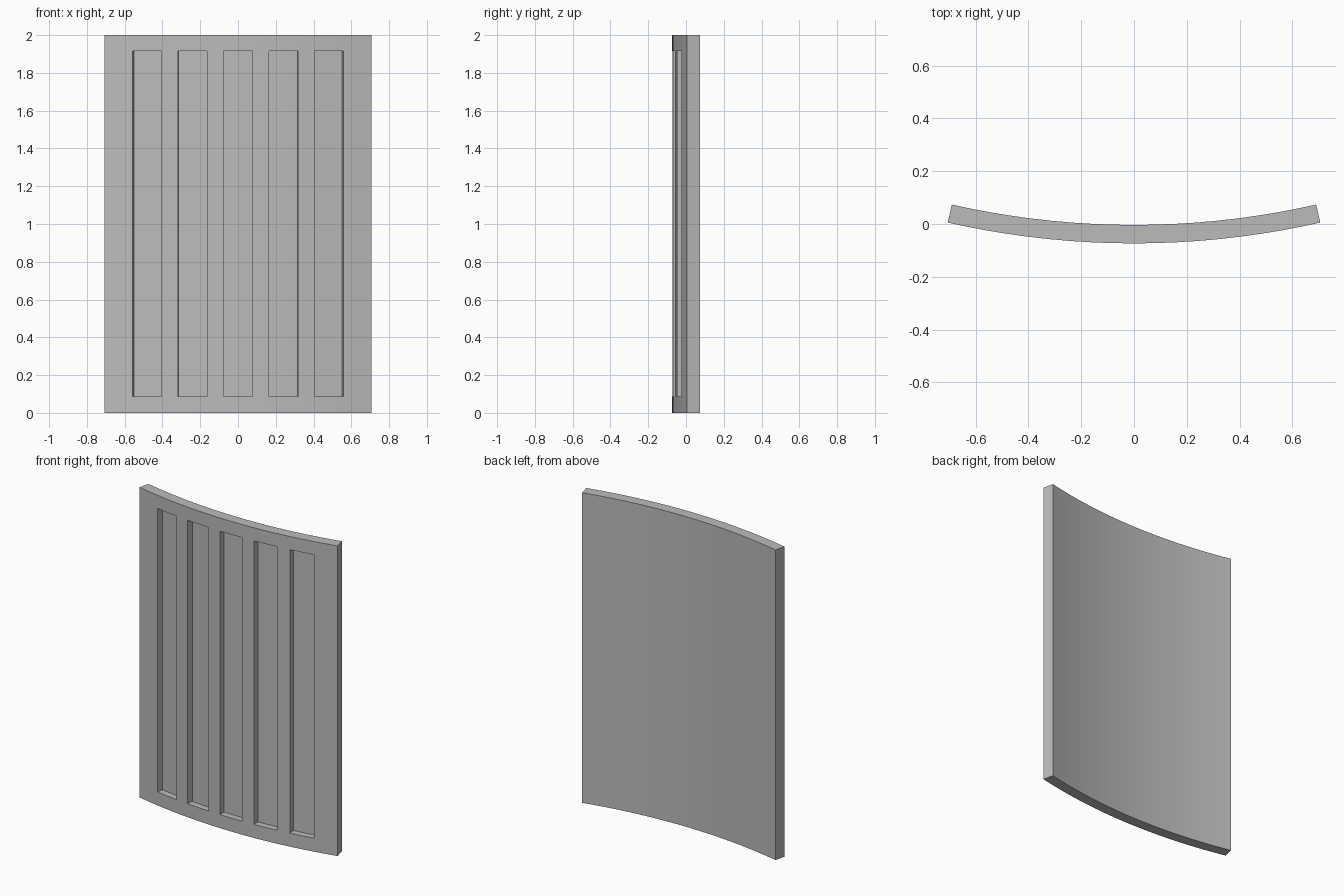
import bpy, bmesh
from math import sin, cos, radians

cube = bpy.data.objects.get("Cube")
if cube:
    bpy.data.objects.remove(cube)

RADIUS = 3.2        # outer face of the curve
THICK = 0.07
RECESS = 0.042
HALF_ARC = 0.712
PITCH, SLOT_HALF = 0.2415, 0.078
Y_OFFSET = 0.0735   # keeps the bent panel centred

# Column lines follow the slot edges, with one extra line mid-slot
centres = [PITCH * k for k in range(-2, 3)]
cols = [-HALF_ARC, -0.636]
for c in centres:
    cols += [c - SLOT_HALF, c, c + SLOT_HALF]
cols += [0.636, HALF_ARC]
rows = [0, 0.087, 1.915, 2]


def depth(i, j):
    """Depth of the front surface in a grid cell; outside it is the back."""
    if not (0 <= i < len(cols) - 1 and 0 <= j < len(rows) - 1):
        return THICK
    mid = (cols[i] + cols[i + 1]) / 2
    in_slot = any(abs(mid - c) < SLOT_HALF for c in centres)
    return RECESS if in_slot and j == 1 else 0


bm = bmesh.new()
verts = {}


def vert(i, j, d):
    """Shared vertex on the bent panel at a column, row and depth."""
    if (i, j, d) not in verts:
        a, r = cols[i] / RADIUS, RADIUS - d
        verts[i, j, d] = bm.verts.new((r * sin(a), RADIUS - Y_OFFSET - r * cos(a), rows[j]))
    return verts[i, j, d]


def quad(*keys):
    bm.faces.new([vert(*k) for k in keys])


# Front and back surfaces
for i in range(len(cols) - 1):
    for j in range(len(rows) - 1):
        for d in (depth(i, j), THICK):
            quad((i, j, d), (i + 1, j, d), (i + 1, j + 1, d), (i, j + 1, d))

# Slot walls and outer edges, wherever neighbouring depths differ
for i in range(len(cols)):
    for j in range(len(rows)):
        for (a, b), end in (((depth(i - 1, j), depth(i, j)), (i, j + 1)),
                            ((depth(i, j - 1), depth(i, j)), (i + 1, j))):
            if a != b:
                quad((i, j, a), (*end, a), (*end, b), (i, j, b))

bmesh.ops.recalc_face_normals(bm, faces=bm.faces)
mesh = bpy.data.meshes.new("curved_slotted_panel")
bm.to_mesh(mesh)
bm.free()

panel = bpy.data.objects.new("curved_slotted_panel", mesh)
bpy.context.collection.objects.link(panel)

# Plain grey
grey = bpy.data.materials.new("plain_grey")
grey.use_nodes = True
colour = (0.5, 0.5, 0.5, 1)
grey.diffuse_color = colour
grey.node_tree.nodes["Principled BSDF"].inputs["Base Color"].default_value = colour
mesh.materials.append(grey)

bpy.ops.object.select_all(action='DESELECT')
panel.select_set(True)
bpy.context.view_layer.objects.active = panel
bpy.ops.object.shade_smooth_by_angle(angle=radians(30))
